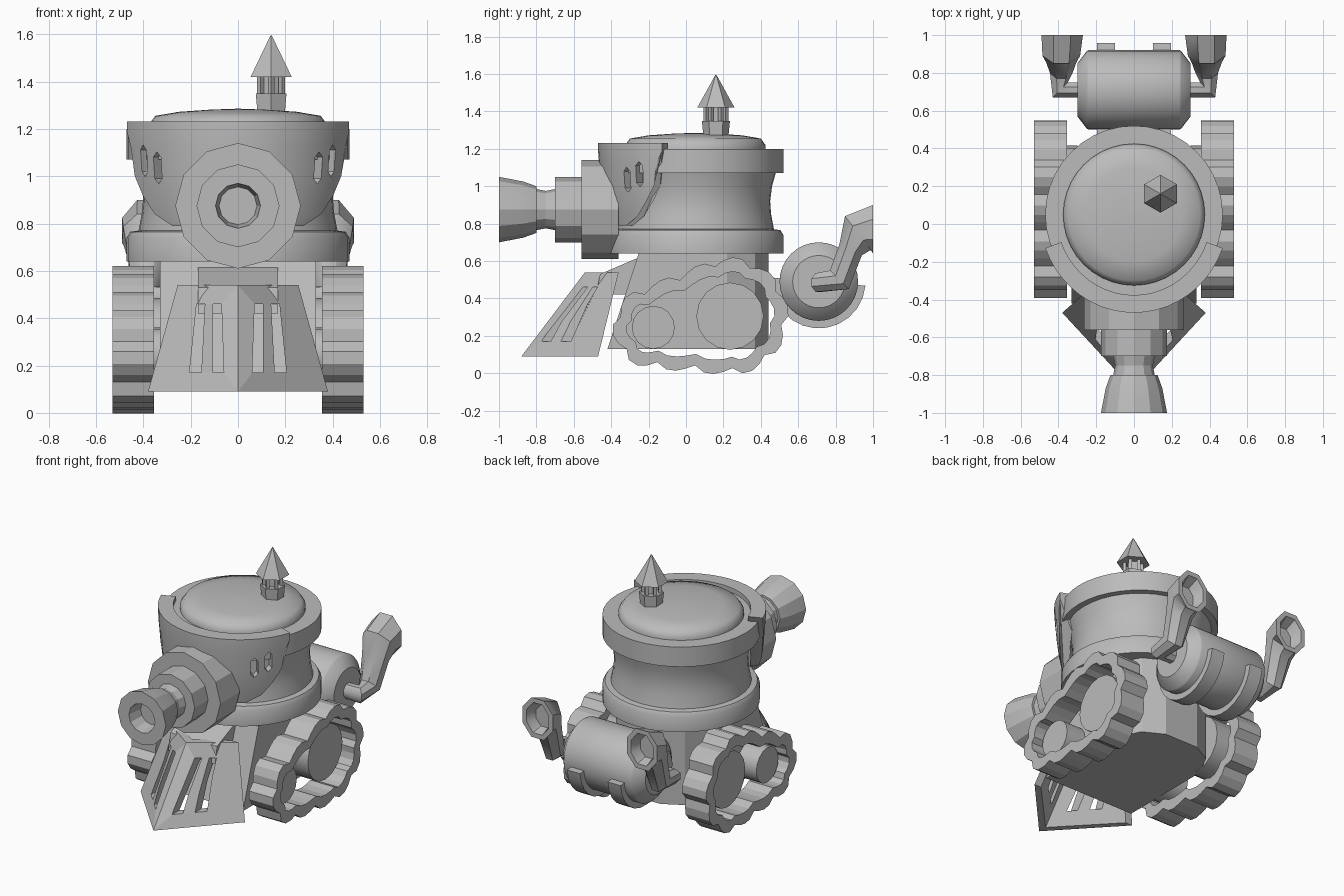
import bpy, bmesh, math
from mathutils import Vector, Matrix

if "Cube" in bpy.data.objects:
    bpy.data.objects.remove(bpy.data.objects["Cube"], do_unlink=True)

grey = bpy.data.materials.new("plain grey")
grey.use_nodes = True
tone = (0.5, 0.5, 0.5, 1)
grey.diffuse_color = tone
grey.node_tree.nodes["Principled BSDF"].inputs["Base Color"].default_value = tone

AXES = {"z": Matrix(), "y": Matrix.Rotation(math.pi / 2, 4, "X"),
        "x": Matrix.Rotation(math.pi / 2, 4, "Y")}


def finish(name, bm, angle=0):
    """Turn a bmesh into a named, shaded object."""
    bmesh.ops.recalc_face_normals(bm, faces=bm.faces)
    mesh = bpy.data.meshes.new(name)
    bm.to_mesh(mesh)
    bm.free()
    mesh.materials.append(grey)
    ob = bpy.data.objects.new(name, mesh)
    bpy.context.collection.objects.link(ob)
    if angle:
        bpy.ops.object.select_all(action="DESELECT")
        ob.select_set(True)
        bpy.context.view_layer.objects.active = ob
        bpy.ops.object.shade_smooth_by_angle(angle=math.radians(angle))
    return ob


def loft(bm, rings, caps=True, closed=False):
    """Skin a list of point rings; closed joins the last ring to the first."""
    loops = [[bm.verts.new(p) for p in ring] for ring in rings]
    pairs = list(zip(loops, loops[1:])) + ([(loops[-1], loops[0])] if closed else [])
    n = len(loops[0])
    for a, b in pairs:
        for i in range(n):
            j = (i + 1) % n
            bm.faces.new((a[i], a[j], b[j], b[i]))
    if caps and not closed:
        bm.faces.new(loops[0])
        bm.faces.new(loops[-1])


def turned(name, profile, centre, axis="z", sides=40, angle=35):
    """Lathe (radius, height) points; y axis heights run to the front."""
    bm = bmesh.new()
    turns = [2 * math.pi * i / sides for i in range(sides)]
    loft(bm, [[(r * math.sin(t), r * math.cos(t), h) for t in turns] for r, h in profile])
    bm.transform(Matrix.Translation(centre) @ AXES[axis])
    return finish(name, bm, angle)


def prism(name, outline, lo, hi, place):
    """Extrude a 2D outline; place maps (u, v, depth) to a point."""
    bm = bmesh.new()
    loft(bm, [[place(u, v, d) for u, v in outline] for d in (lo, hi)])
    return finish(name, bm)


def cut(ob, cutters):
    for c in cutters:
        mod = ob.modifiers.new("cut", "BOOLEAN")
        mod.operation, mod.object, mod.solver = "DIFFERENCE", c, "EXACT"
        bpy.context.view_layer.objects.active = ob
        bpy.ops.object.modifier_apply(modifier=mod.name)
        bpy.data.objects.remove(c, do_unlink=True)


# Hull with sloped nose and chamfered back
bm = bmesh.new()
rings = []
for z, nose in ((0.13, -0.42), (0.65, -0.25)):
    half = [(0.33, nose), (0.33, 0.22), (0.25, 0.37), (0.12, 0.44)]
    rings.append([(x, y, z) for x, y in half] + [(-x, y, z) for x, y in reversed(half)])
loft(bm, rings)
finish("hull", bm)

# Turret: lower ring, waisted drum, upper ring, domed lid
MID = (0, 0.05, 0)
turned("turret_drum", [(0.44, 0.64), (0.47, 0.64), (0.47, 0.74), (0.455, 0.765), (0.42, 0.77),
                       (0.405, 0.85), (0.4, 0.92), (0.41, 1), (0.43, 1.07), (0.47, 1.07),
                       (0.47, 1.2), (0.37, 1.2)], MID)
turned("turret_lid", [(0.375, 1.19), (0.375, 1.22), (0.35, 1.255), (0.25, 1.272),
                      (0.12, 1.281), (0.01, 1.285)], MID, angle=50)

# Chimney lantern on the lid
POST = (0.14, 0.16, 0)
turned("chimney_base", [(0.065, 1.25), (0.075, 1.35)], POST, sides=6, angle=0)
turned("chimney_core", [(0.035, 1.34), (0.035, 1.43)], POST, sides=6, angle=0)
for i in range(6):
    a = math.radians(60 * i)
    turned("chimney_pillar", [(0.014, 1.34), (0.014, 1.43)],
           (POST[0] + 0.052 * math.sin(a), POST[1] + 0.052 * math.cos(a), 0), sides=4, angle=0)
turned("chimney_cap", [(0.1, 1.42), (0.003, 1.595)], POST, sides=6, angle=0)

# Curved face plate whose flanks sweep in towards the bottom
bm = bmesh.new()
rows = [(0.79, 38, 0.45), (0.84, 50, 0.46), (0.92, 58, 0.475), (1, 64, 0.485),
        (1.12, 66, 0.495), (1.19, 70, 0.5), (1.23, 70, 0.5)]
rings = []
for s in range(-10, 11):
    outer, inner = [], []
    for z, spread, r in rows:
        a = math.radians(spread * s / 10)
        for line, rad in ((outer, r), (inner, 0.41)):
            line.append((rad * math.sin(a), 0.05 - 1.04 * rad * math.cos(a), z))
    rings.append(outer + inner[::-1])
loft(bm, rings)
plate = finish("face_plate", bm, 30)
slot = [(-0.022, -0.05), (0, -0.075), (0.022, -0.05), (0.022, 0.05), (0, 0.075), (-0.022, 0.05)]
cutters = []
for side in (-1, 1):
    for deg, z in ((43, 1.035), (53, 1.065)):
        a = math.radians(deg) * side
        out, along = Vector((math.sin(a), -math.cos(a), 0)), Vector((math.cos(a), math.sin(a), 0))
        cutters.append(prism("slot_cutter", slot, 0.44, 0.6, lambda u, v, d: Vector(
            (0, 0.05, z + v * 0.9)) + out * d + along * u))
cut(plate, cutters)

# Cannon: stepped barrel with hollow flared muzzle
turned("cannon", [(0.265, 0.36), (0.265, 0.56), (0.175, 0.56), (0.175, 0.7), (0.11, 0.7),
                  (0.1, 0.75), (0.11, 0.8), (0.125, 0.8), (0.15, 0.87), (0.175, 1), (0.095, 1),
                  (0.08, 0.9)], (0, 0, 0.875), "y", 12, 20)

# Plough: two slotted panels meeting in a V
for side, word in ((1, "left"), (-1, "right")):
    bm = bmesh.new()
    rings = []
    for x0, y0, x1, y1, z in ((0, -0.88, 0.38, -0.47, 0.09), (0, -0.54, 0.255, -0.36, 0.54)):
        rings.append([(side * x0, y0, z), (side * x1, y1, z),
                      (side * (x1 - 0.05), y1, z), (side * x0, y0 + 0.06, z)])
    loft(bm, rings)
    panel = finish("plough_" + word, bm)
    bars = [[(0.06, 0.17), (0.105, 0.17), (0.105, 0.46), (0.07, 0.46)],
            [(0.155, 0.17), (0.205, 0.17), (0.175, 0.46), (0.14, 0.46)]]
    cut(panel, [prism("bar_cutter", bar, -1, -0.2, lambda u, v, d: (side * u, d, v))
                for bar in bars])
prism("plough_mount", [(-0.48, 0.42), (-0.46, 0.53), (-0.25, 0.62), (-0.3, 0.42)],
      -0.17, 0.17, lambda u, v, d: (d, u, v))

# Running gear: two wheels and a ragged track on each side
BIG, SMALL = (0.235, 0.305, 0.31), (-0.175, 0.245, 0.215)


def track_point(t, inset):
    """Support point of the two circles the track wraps, in direction t."""
    c, s = math.cos(t), math.sin(t)
    y, z, r = max(BIG, SMALL, key=lambda w: w[0] * c + w[1] * s + w[2])
    return Vector((y + (r - inset) * c, z + (r - inset) * s))


def track_path(inset, count):
    """Evenly spaced points with normals along the track loop."""
    dense = [track_point(2 * math.pi * i / 360, inset) for i in range(361)]
    lengths = [(b - a).length for a, b in zip(dense, dense[1:])]
    step, walked, result = sum(lengths) / count, 0, []
    for a, b, size in zip(dense, dense[1:], lengths):
        while len(result) < count and len(result) * step <= walked + size:
            f = (len(result) * step - walked) / max(size, 1e-6)
            d = (b - a).normalized()
            result.append((a.lerp(b, f), Vector((d.y, -d.x))))
        walked += size
    return result


for side, word in ((1, "left"), (-1, "right")):
    bm = bmesh.new()
    rings = []
    for i, (p, n) in enumerate(track_path(0.01, 48)):
        lift = (0.012, 0.015, 0, -0.022)[i % 4]
        a, b = p + n * lift, p - n * (0.07 - lift * 0.6)
        rings.append([(side * x, q.x, q.y) for x, q in
                      ((0.355, a), (0.53, a), (0.53, b), (0.355, b))])
    loft(bm, rings, closed=True)
    finish("track_" + word, bm)
    for (y, z, r), rim, label in ((BIG, 0.18, "rear"), (SMALL, 0.115, "front")):
        turned(label + "_wheel_" + word, [(rim, 0.3), (rim, 0.47)] if side > 0 else
               [(rim, -0.3), (rim, -0.47)], (0, y, z), "x", 16, 30)

# Rear boiler with two cradle straps
turned("boiler", [(0.14, -0.3), (0.205, -0.25), (0.21, -0.24), (0.21, 0.24), (0.205, 0.25),
                  (0.14, 0.3)], (0, 0.71, 0.49), "x", 32, 30)
for side, word in ((1, "left"), (-1, "right")):
    bm = bmesh.new()
    rings = []
    for i in range(13):
        a = math.radians(-185 + 15 * i)
        rings.append([(side * x, 0.71 + r * math.cos(a), 0.49 + r * math.sin(a))
                      for x, r in ((0.1, 0.2), (0.195, 0.2), (0.195, 0.25), (0.1, 0.25))])
    loft(bm, rings)
    finish("boiler_strap_" + word, bm, 30)

    # Exhaust: elbow out of the boiler, up, then a hollow rear mouth
    bm = bmesh.new()
    stations = [((0.26, 0.71, 0.485), (0, 0.04, 0), (0, 0, 0.045)),
                ((0.39, 0.71, 0.485), (-0.04, 0.04, 0), (0, 0, 0.05)),
                ((0.385, 0.82, 0.5), (-0.06, 0, 0), (0, -0.05, 0.05)),
                ((0.385, 0.88, 0.66), (-0.08, 0, 0), (0, -0.06, 0.03)),
                ((0.385, 0.92, 0.75), (-0.1, 0, 0), (0, -0.07, 0.09)),
                ((0.38, 1, 0.77), (-0.11, 0, 0), (0, 0, 0.13)),
                ((0.38, 1, 0.77), (-0.08, 0, 0), (0, 0, 0.1)),
                ((0.38, 0.93, 0.76), (-0.06, 0, 0), (0, 0, 0.07))]
    rings = []
    for c, u, v in stations:
        ring = []
        for i in range(8):
            a = math.radians(45 * i + 22.5)
            p = Vector(c) + Vector(u) * math.cos(a) * 1.08 + Vector(v) * math.sin(a) * 1.08
            ring.append((side * p.x, min(p.y, 1), p.z))
        rings.append(ring)
    loft(bm, rings)
    finish("exhaust_" + word, bm, 40)
